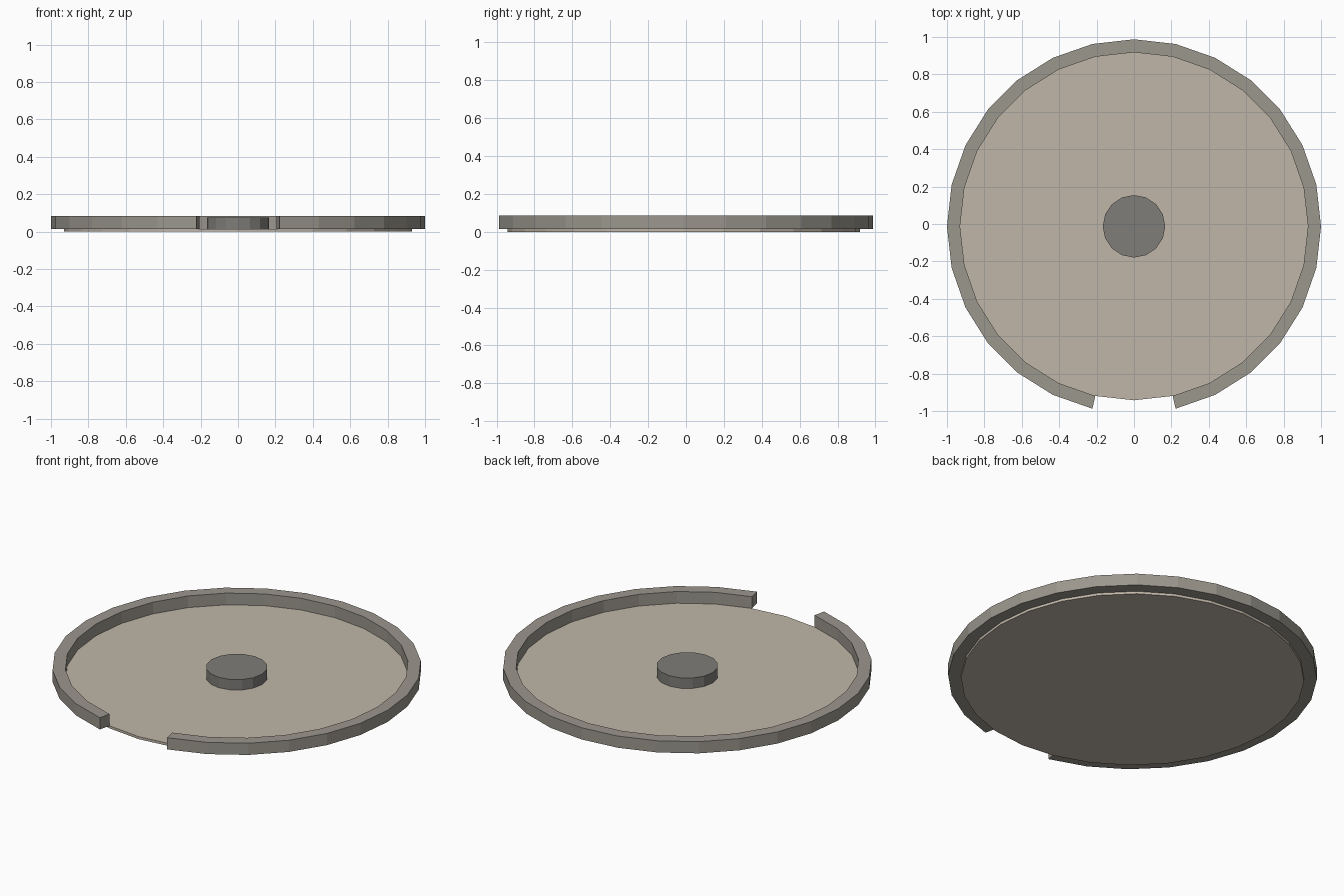
import bpy, bmesh
from math import sin, cos, tau

if "Cube" in bpy.data.objects:
    bpy.data.objects.remove(bpy.data.objects["Cube"])

CY = -0.0125          # centre of the circles (the rim gap shifts the bounds)
SIDES = 28


def material(name, rgb):
    m = bpy.data.materials.new(name)
    m.diffuse_color = (*rgb, 1)
    m.use_nodes = True
    m.node_tree.nodes["Principled BSDF"].inputs["Base Color"].default_value = m.diffuse_color
    return m


def link(name, bm, mat):
    bmesh.ops.recalc_face_normals(bm, faces=bm.faces)
    mesh = bpy.data.meshes.new(name)
    bm.to_mesh(mesh)
    bm.free()
    mesh.materials.append(mat)
    obj = bpy.data.objects.new(name, mesh)
    obj.location.y = CY
    bpy.context.collection.objects.link(obj)
    return obj


def disc(name, radius, sides, z0, z1, mat):
    bm = bmesh.new()
    ring = [bm.verts.new((radius * sin(tau * i / sides), -radius * cos(tau * i / sides), z0))
            for i in range(sides)]
    base = bm.faces.new(ring)
    top = bmesh.ops.extrude_face_region(bm, geom=[base], use_keep_orig=True)
    bmesh.ops.translate(bm, vec=(0, 0, z1 - z0),
                        verts=[v for v in top["geom"] if isinstance(v, bmesh.types.BMVert)])
    return link(name, bm, mat)


def open_rim(name, r_in, r_out, z0, z1, mat):
    # rectangular section swept round the circle, leaving a two-segment gap at the front
    bm = bmesh.new()
    section = [(r_in, z0), (r_out, z0), (r_out, z1), (r_in, z1)]
    loops = []
    for i in range(1, SIDES):
        a = tau * i / SIDES
        loops.append([bm.verts.new((r * sin(a), -r * cos(a), z)) for r, z in section])
    for a, b in zip(loops, loops[1:]):
        for k in range(4):
            n = (k + 1) % 4
            bm.faces.new((a[k], a[n], b[n], b[k]))
    bm.faces.new(loops[0])
    bm.faces.new(loops[-1])
    return link(name, bm, mat)


# thin floor plate
disc("floor_plate", 0.93, SIDES, 0.0, 0.015, material("sand", (0.53, 0.47, 0.39)))
# raised rim with front opening
open_rim("rim_wall", 0.93, 1.0, 0.015, 0.085, material("stone", (0.33, 0.31, 0.27)))
# low central hub
disc("centre_hub", 0.167, 16, 0.015, 0.077, material("dark_stone", (0.21, 0.205, 0.19)))
